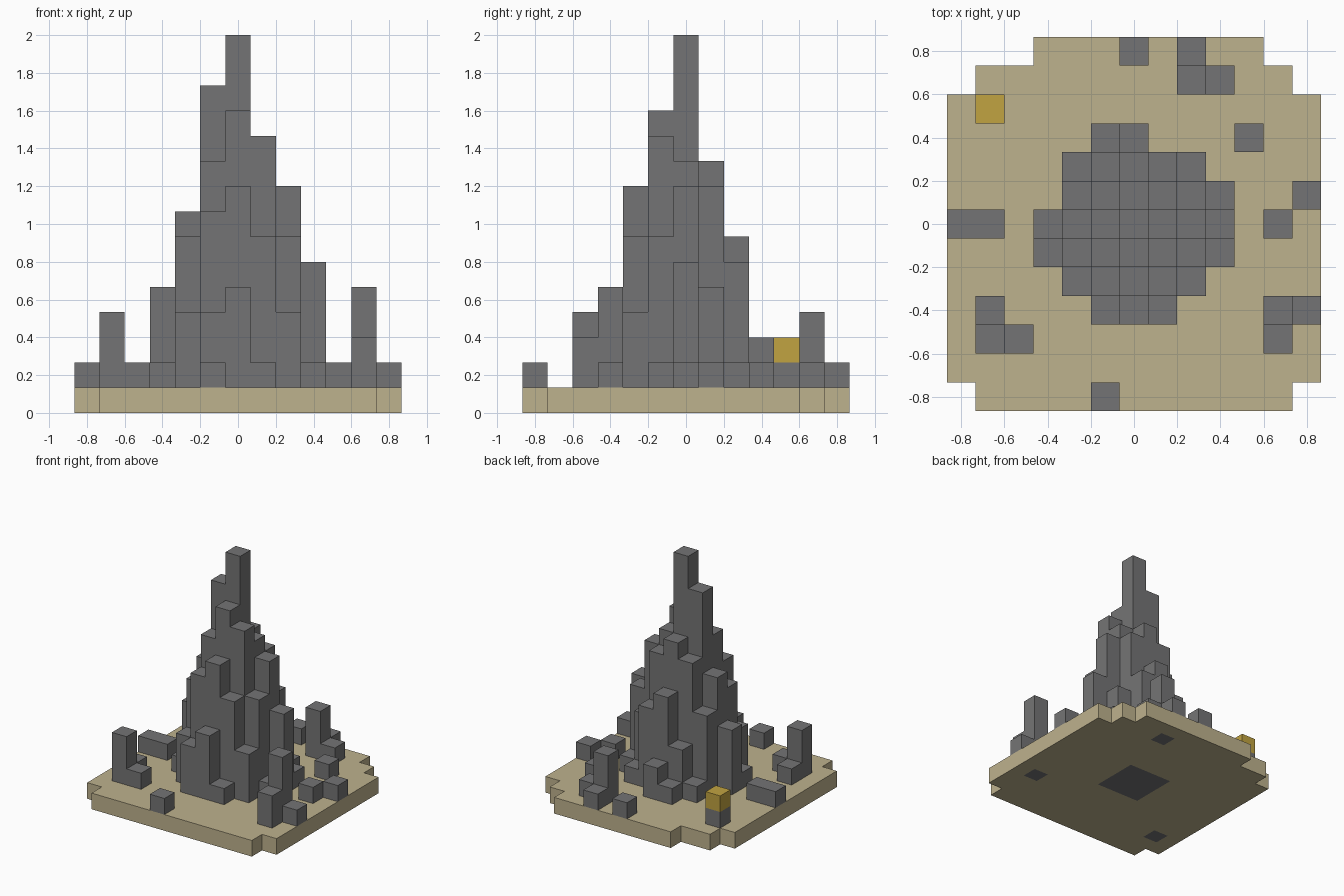
import bpy
import bmesh

if "Cube" in bpy.data.objects:
    bpy.data.objects.remove(bpy.data.objects["Cube"], do_unlink=True)

U = 2 / 15  # edge length of one block
SIDES = ((1, 0), (0, 1), (-1, 0), (0, -1))


def material(name, rgb):
    mat = bpy.data.materials.new(name)
    mat.use_nodes = True
    color = (*rgb, 1)
    mat.diffuse_color = color
    mat.node_tree.nodes["Principled BSDF"].inputs["Base Color"].default_value = color
    return mat


def block_skin(name, columns, mat):
    """Outer skin of block columns; columns maps (x, y) to (bottom, top)."""
    bm = bmesh.new()

    def quad(points):
        bm.faces.new([bm.verts.new([c * U for c in p]) for p in points])

    for (x, y), (low, high) in columns.items():
        ring = [(x + a / 2, y + b / 2) for a, b in ((-1, -1), (1, -1), (1, 1), (-1, 1))]
        quad([(*p, high) for p in ring])
        quad([(*p, low) for p in reversed(ring)])
        for dx, dy in SIDES:
            n_low, n_high = columns.get((x + dx, y + dy), (low, low))
            # parts of this side not covered by the neighbouring column
            for z0, z1 in ((low, min(n_low, high)), (max(n_high, low), high)):
                if z1 > z0:
                    cx, cy = x + dx / 2, y + dy / 2
                    px, py = -dy / 2, dx / 2
                    a, b = (cx - px, cy - py), (cx + px, cy + py)
                    quad([(*a, z0), (*b, z0), (*b, z1), (*a, z1)])
    bmesh.ops.remove_doubles(bm, verts=bm.verts, dist=U / 100)
    mesh = bpy.data.meshes.new(name)
    bm.to_mesh(mesh)
    bm.free()
    mesh.materials.append(mat)
    obj = bpy.data.objects.new(name, mesh)
    bpy.context.collection.objects.link(obj)
    return obj


stone = material("grey stone", (0.175, 0.175, 0.178))
sand = material("pale sand", (0.515, 0.445, 0.27))
gold = material("gold", (0.533, 0.366, 0.053))

# Spire: one letter per column, a = one block high; rows run back to front
SPIRE = ("..bc...",
         ".bdgfb.",
         ".fijieb",
         "ehmojif",
         "bgjlkgb",
         ".dhigd.",
         "..deb..")
spire = {}
for r, row in enumerate(SPIRE):
    for c, letter in enumerate(row):
        if letter != ".":
            x, y = c - 3, 3 - r
            rooted = max(abs(x), abs(y)) <= 1
            spire[x, y] = (0 if rooted else 1, ord(letter) - ord("a") + 1)
block_skin("stone_spire", spire, stone)

# Loose rocks: tall ones are rooted through the ground
rocks = {(x, y): (1, 2) for x, y in (
    (0, 6), (2, 6), (3, 5), (-5, 4), (4, 3), (6, 1), (5, 0), (-6, 0), (-5, 0),
    (-5, -3), (-4, -4), (6, -3), (-1, -6))}
rocks[5, -4] = (1, 3)
rocks.update({(2, 5): (0, 4), (-5, -4): (0, 4), (5, -3): (0, 5)})
block_skin("loose_rocks", rocks, stone)

# Gold block on its rock
block_skin("gold_block", {(-5, 4): (2, 3)}, gold)

# Ground slab with stepped corners, open where the stone passes through
rooted = {p for part in (spire, rocks) for p, span in part.items() if span[0] == 0}
ground = {}
for y in range(-6, 7):
    left, right = {-6: (-5, 5), 5: (-5, 5), 6: (-3, 4)}.get(y, (-6, 6))
    for x in range(left, right + 1):
        if (x, y) not in rooted:
            ground[x, y] = (0, 1)
block_skin("ground_slab", ground, sand)
